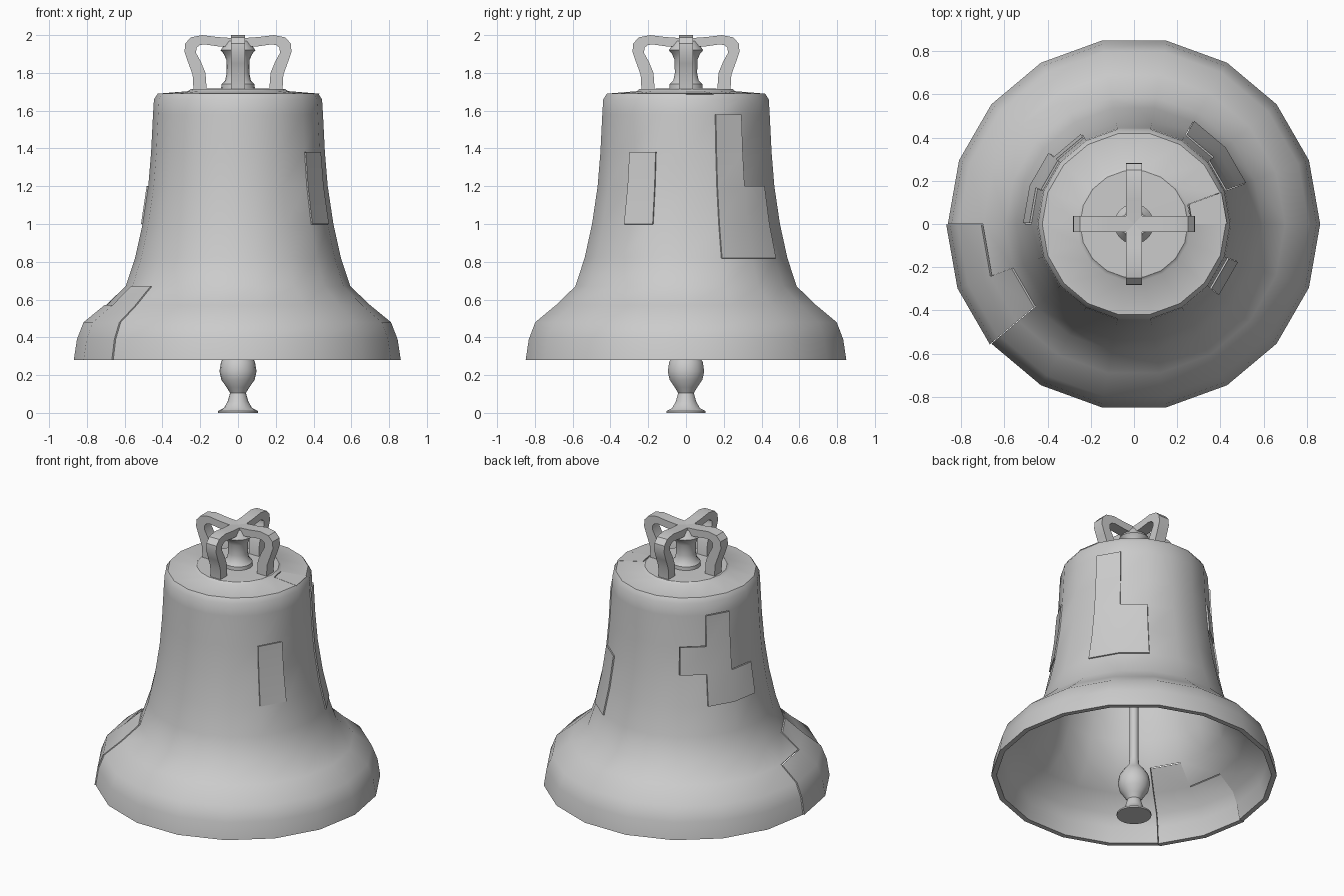
import bpy, bmesh
from math import cos, sin, pi, radians
from mathutils import Vector

if "Cube" in bpy.data.objects:
    bpy.data.objects.remove(bpy.data.objects["Cube"])

SIDES = 18
# bell wall: outer profile from rim to crown, and the matching inner profile (r, z)
OUTER = [(.862, .28), (.845, .39), (.81, .48), (.70, .57), (.595, .67), (.545, .82),
         (.505, 1.0), (.475, 1.2), (.46, 1.38), (.45, 1.58), (.445, 1.66), (.425, 1.69),
         (.265, 1.703), (.25, 1.715), (0, 1.718)]
INNER = [(.83, .28), (.81, .38), (.78, .455), (.675, .54), (.562, .65), (.51, .81),
         (.47, .99), (.44, 1.19), (.425, 1.37), (.415, 1.57), (.41, 1.63), (.395, 1.655),
         (.26, 1.668), (.24, 1.68), (0, 1.683)]
ROWS = len(OUTER) - 1


def finish(name, bm, angle=35):
    bmesh.ops.recalc_face_normals(bm, faces=bm.faces)
    mesh = bpy.data.meshes.new(name)
    bm.to_mesh(mesh)
    bm.free()
    ob = bpy.data.objects.new(name, mesh)
    bpy.context.collection.objects.link(ob)
    bpy.ops.object.select_all(action='DESELECT')
    ob.select_set(True)
    bpy.context.view_layer.objects.active = ob
    bpy.ops.object.shade_smooth_by_angle(angle=radians(angle))
    return ob


def shell(name, cells, push=0.0):
    """Thick piece of bell wall made of (row, column) cells, pushed outwards."""
    bm, cache = bmesh.new(), {}
    mid = sum((Vector((cos((c + .5) * 2 * pi / SIDES), sin((c + .5) * 2 * pi / SIDES), 0))
               for _, c in cells), Vector())
    shift = mid.normalized() * push if push else Vector()

    def vert(prof, i, c):
        r, z = prof[i]
        key = (prof is OUTER, i, c % SIDES if r else 0)
        if key not in cache:
            a = c * 2 * pi / SIDES
            cache[key] = bm.verts.new(Vector((r * cos(a), r * sin(a), z)) + shift)
        return cache[key]

    def face(*pts):
        vs = list(dict.fromkeys(vert(*p) for p in pts))
        if len(vs) > 2:
            bm.faces.new(vs)

    for i, c in cells:
        for prof in (OUTER, INNER):
            face((prof, i, c), (prof, i, c + 1), (prof, i + 1, c + 1), (prof, i + 1, c))
        # close the wall wherever the neighbouring cell is absent
        for (ni, nc), (p, q) in {
            (i - 1, c): ((i, c), (i, c + 1)), (i + 1, c): ((i + 1, c), (i + 1, c + 1)),
            (i, c - 1): ((i, c), (i + 1, c)), (i, c + 1): ((i, c + 1), (i + 1, c + 1)),
        }.items():
            if (ni, nc % SIDES) not in cells and ni < ROWS:
                face((OUTER, *p), (OUTER, *q), (INNER, *q), (INNER, *p))
    return finish(name, bm)


def block(columns):
    """columns: {column: (first row, end row)}"""
    return {(r, c) for c, (a, b) in columns.items() for r in range(a, b)}


# cracked fragments sitting slightly proud of the body
fragments = {
    "rim_fragment": (block({9: (0, 3), 10: (0, 4)}), .008),
    "right_fragment": (block({1: (5, 9), 2: (5, 7)}), .008),
    "front_right_fragment": (block({16: (6, 8)}), .008),
    "back_left_fragment": (block({6: (7, 8), 7: (6, 9), 8: (6, 7)}), .01),
    "cap_fragment": (block({0: (11, 12)}), .006),
}
body = {(r, c) for r in range(ROWS) for c in range(SIDES)}
for name, (cells, push) in fragments.items():
    body -= cells
    shell(name, cells, push)
shell("bell_body", body)


def lathe(name, profile, sides=SIDES):
    bm = bmesh.new()
    vs = [bm.verts.new((r, 0, z)) for r, z in profile]
    edges = [bm.edges.new(p) for p in zip(vs, vs[1:])]
    bmesh.ops.spin(bm, geom=vs + edges, cent=(0, 0, 0), axis=(0, 0, 1),
                   angle=2 * pi, steps=sides)
    bmesh.ops.remove_doubles(bm, verts=bm.verts, dist=1e-4)
    return finish(name, bm, 40)


# clapper with its rod
lathe("clapper", [(0, 0), (.105, 0), (.105, .01), (.075, .025), (.055, .06), (.042, .105),
                  (.06, .135), (.088, .175), (.098, .22), (.09, .27), (.062, .315),
                  (.032, .35), (.027, .40), (.027, 1.69), (0, 1.69)])

# central post of the crown
lathe("crown_post", [(0, 1.70), (.09, 1.70), (.088, 1.74), (.068, 1.76), (.06, 1.80),
                     (.062, 1.87), (.075, 1.90), (.092, 1.92), (.075, 1.945), (.06, 1.97),
                     (0, 1.97)])

# four curved crown loops: outer and inner edge of the strap (r, z)
STRAP_OUT = [(.235, 1.70), (.24, 1.79), (.262, 1.85), (.283, 1.91), (.28, 1.955),
             (.25, 1.988), (.19, 2.0), (.11, 1.99), (0, 1.982)]
STRAP_IN = [(.165, 1.70), (.172, 1.80), (.197, 1.86), (.222, 1.905), (.22, 1.932),
            (.205, 1.946), (.18, 1.951), (.10, 1.94), (0, 1.935)]
for k in range(4):
    bm = bmesh.new()
    a, rings = k * pi / 2, []
    for (ro, zo), (ri, zi) in zip(STRAP_OUT, STRAP_IN):
        rings.append([bm.verts.new((r * cos(a) - w * sin(a), r * sin(a) + w * cos(a), z))
                      for r, z, w in ((ro, zo, -.037), (ro, zo, .037),
                                      (ri, zi, .037), (ri, zi, -.037))])
    for p, q in zip(rings, rings[1:]):
        for j in range(4):
            bm.faces.new((p[j], p[(j + 1) % 4], q[(j + 1) % 4], q[j]))
    bm.faces.new(rings[0])
    bm.faces.new(rings[-1])
    finish(f"crown_loop_{k + 1}", bm)
